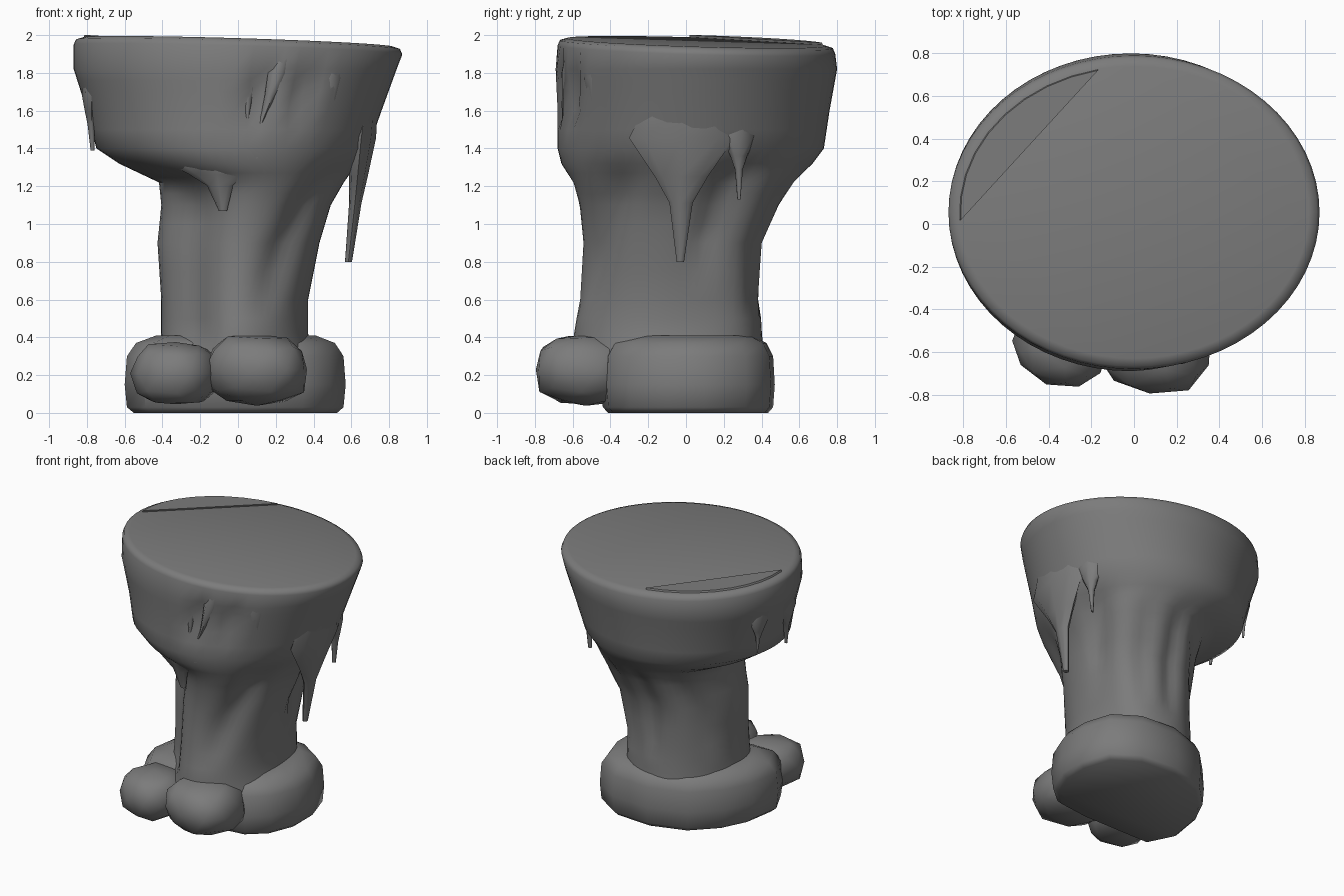
import bpy, bmesh, math
from mathutils import Vector, noise

cube = bpy.data.objects.get("Cube")
if cube:
    bpy.data.objects.remove(cube)

stone = bpy.data.materials.new("dark_grey_stone")
stone.use_nodes = True
stone.diffuse_color = (0.2, 0.2, 0.2, 1)
stone.node_tree.nodes["Principled BSDF"].inputs["Base Color"].default_value = (0.2, 0.2, 0.2, 1)

SEG = 64
# Silhouette of the pillar: height, min x, max x, min y, max y
PROFILE = [
    (0.25, -.43, .42, -.60, .42), (0.42, -.41, .37, -.60, .40),
    (0.60, -.41, .37, -.57, .39), (0.90, -.43, .43, -.55, .41),
    (1.10, -.41, .49, -.57, .50), (1.22, -.42, .56, -.60, .58),
    (1.32, -.63, .63, -.66, .67), (1.40, -.75, .69, -.68, .73),
    (1.60, -.80, .76, -.68, .76), (1.82, -.87, .84, -.69, .80),
    (1.91, -.87, .87, -.68, .79),
]
# Creases: upper angle and height, lower angle and height, depth, half width
# (a negative depth swells the surface)
CREASES = [
    (-32, 1.35, -70, .55, .10, 13), (25, 1.35, 20, .75, .11, 10),
    (62, 1.3, 55, .5, .05, 8), (92, 1.3, 85, .5, .07, 9),
    (115, 1.3, 150, .5, .06, 12), (228, 1.3, 228, .2, .23, 27),
    (45, 1.3, 45, .2, -.12, 24),
    (-77, 1.86, -83, 1.5, .09, 4), (-62, 1.86, -66, 1.5, .07, 4),
]


def finish(bm, name, angle=40):
    bmesh.ops.recalc_face_normals(bm, faces=bm.faces)
    me = bpy.data.meshes.new(name)
    bm.to_mesh(me)
    bm.free()
    ob = bpy.data.objects.new(name, me)
    bpy.context.collection.objects.link(ob)
    me.materials.append(stone)
    bpy.ops.object.select_all(action='DESELECT')
    ob.select_set(True)
    bpy.context.view_layer.objects.active = ob
    bpy.ops.object.shade_smooth_by_angle(angle=math.radians(angle))


def bridge(bm, rings):
    for lo, hi in zip(rings, rings[1:]):
        n = len(lo)
        for i in range(n):
            j = (i + 1) % n
            bm.faces.new((lo[i], lo[j], hi[j], hi[i]))


def solid(name, rows, angle):
    """Closed solid through rings of points, capped at both ends."""
    bm = bmesh.new()
    rings = [[bm.verts.new(p) for p in row] for row in rows]
    bridge(bm, rings)
    bm.faces.new(rings[0])
    bm.faces.new(rings[-1])
    finish(bm, name, angle)


def outline(z):
    for a, b in zip(PROFILE, PROFILE[1:]):
        if z <= b[0]:
            t = max(0, (z - a[0]) / (b[0] - a[0]))
            return [p + (q - p) * t for p, q in zip(a[1:], b[1:])]
    return PROFILE[-1][1:]


def surface(a, z, grow=0.0):
    """Point on the pillar at an angle and height, with its creases."""
    x0, x1, y0, y1 = outline(z)
    k = 1
    for a_hi, z_hi, a_lo, z_lo, depth, width in CREASES:
        t = (z - z_lo) / (z_hi - z_lo)
        if 0 < t < 1:
            off = math.degrees(a) - (a_lo + (a_hi - a_lo) * t)
            off = (off + 180) % 360 - 180
            k -= depth * min(1, 5 * t, 5 * (1 - t)) * math.exp(-(off / width) ** 2)
    return Vector(((x0 + x1) / 2 + ((x1 - x0) / 2 * k + grow) * math.cos(a),
                   (y0 + y1) / 2 + ((y1 - y0) / 2 * k + grow) * math.sin(a), z))


def top_height(x, y):
    return 1.965 - 0.03 * x - 0.03 * y


# Pillar with flared head and tilted top
angles = [2 * math.pi * i / SEG for i in range(SEG)]
heights = [p[0] for p in PROFILE[:-1]] + [0.34, 0.5, 0.75, 1.0, 1.16, 1.27, 1.5, 1.7, 1.76]
rows = [[surface(a, z) for a in angles] for z in sorted(heights)]
for inset, drop in ((0.0, 0.04), (0.012, 0.012), (0.05, 0)):
    row = [surface(a, 1.91, -inset) for a in angles]
    for p in row:
        p.z = top_height(p.x, p.y) - drop
    rows.append(row)
solid("pillar", rows, 55)

# Raised sliver of the top at the back left
low, high = [], []
for d in range(102, 192, 9):
    p = surface(math.radians(d), 1.91, -0.04)
    low.append((p.x, p.y, top_height(p.x, p.y) - 0.03))
    high.append((p.x * 0.98, p.y * 0.98, top_height(p.x, p.y) + 0.012))
solid("raised_top_slab", [low, high], 55)


# Hanging drips: top, tip, width along the rim, thickness
def drip(name, top, tip, wide, thick):
    top, tip = Vector(top), Vector(tip)
    out = Vector((top.x, top.y, 0)).normalized()
    side = Vector((-out.y, out.x, 0))
    corners = [k * math.pi / 4 for k in range(8)]
    solid(name, [[top.lerp(tip, t) + side * wide * s * math.cos(c)
                  + out * thick * math.sqrt(s) * math.sin(c) for c in corners]
                 for t, s in ((0, 0.7), (0.2, 1), (0.45, 0.5), (0.62, 0.22), (1, 0.07))], 55)


drip("long_right_drip", (.68, -.02, 1.62), (.585, -.03, .80), .28, .07)
drip("back_right_drip", (.63, .28, 1.55), (.61, .28, 1.13), .1, .05)
drip("left_drip", (-.79, -.08, 1.75), (-.77, -.1, 1.39), .12, .04)
drip("left_back_drip", (-.79, .24, 1.75), (-.77, .25, 1.45), .08, .03)
drip("front_strand", (.25, -.60, 1.9), (.07, -.65, 1.40), .06, .05)
drip("front_right_strand", (.52, -.48, 1.86), (.46, -.48, 1.42), .08, .04)
drip("front_middle_strand", (.05, -.63, 1.86), (.05, -.65, 1.42), .05, .03)
drip("front_center_point", (-.12, -.57, 1.42), (-.08, -.54, 1.07), .32, .07)

# Broad flat-bottomed foot, traced around from the right
FOOT = [(.57, -.1), (.57, .1), (.5, .32), (.3, .45), (0, .47), (-.28, .38), (-.46, .2),
        (-.56, 0), (-.6, -.25), (-.5, -.45), (-.2, -.45), (.1, -.45), (.35, -.42), (.49, -.3)]
solid("foot", [[(x * s, .03 + (y - .03) * s, z) for x, y in FOOT]
               for z, s in ((0, .92), (.03, .98), (.15, 1), (.3, .98), (.37, .9), (.41, .72))], 60)


# Boulders at the front of the foot: center, half sizes, turn
def boulder(name, center, half, turn, seed, power):
    bm = bmesh.new()
    bmesh.ops.create_icosphere(bm, subdivisions=2, radius=1)
    for v in bm.verts:
        c = Vector([math.copysign(abs(q) ** power, q) for q in v.co])
        c *= 1 + 0.1 * noise.noise(v.co * 1.6 + Vector((seed, seed * 2.3, 0)))
        c = Vector([q * h for q, h in zip(c, half)])
        co, si = math.cos(turn), math.sin(turn)
        v.co = Vector((c.x * co - c.y * si, c.x * si + c.y * co, c.z)) + Vector(center)
        v.co.z = max(0.01, v.co.z)
    finish(bm, name, 50)


boulder("front_left_boulder", (-.33, -.53, .21), (.22, .23, .17), -.35, 4.1, 0.75)
boulder("front_boulder", (.1, -.53, .23), (.27, .27, .19), -.1, 2.2, 0.8)
